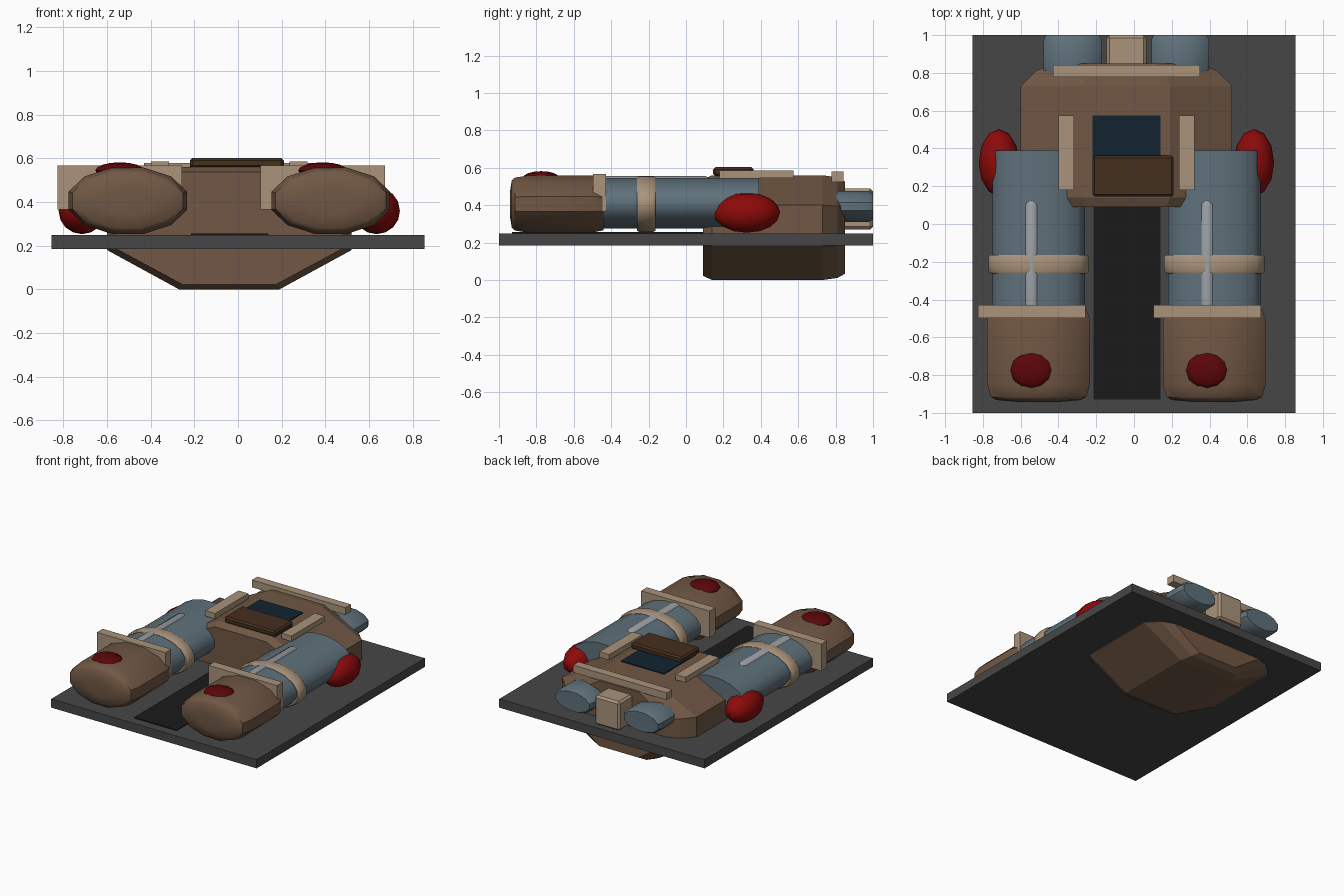
import bpy, bmesh, math
from mathutils import Matrix

if "Cube" in bpy.data.objects:
    bpy.data.objects.remove(bpy.data.objects["Cube"])

MATS = {}


def mat(name, hexcol):
    c = [(int(hexcol[i:i + 2], 16) / 255) ** 2.2 for i in (0, 2, 4)]
    m = bpy.data.materials.new(name)
    m.diffuse_color = (*c, 1)
    m.use_nodes = True
    m.node_tree.nodes["Principled BSDF"].inputs["Base Color"].default_value = m.diffuse_color
    MATS[name] = m


for n, h in (("plate_grey", "484848"), ("hull_brown", "705846"), ("steel_blue", "5f707a"),
             ("red", "8c1212"), ("dark_red", "5c0e12"), ("tan", "a8927a"), ("black", "202020"),
             ("glass", "182833"), ("dark_brown", "463222"), ("rod_grey", "989da0")):
    mat(n, h)


def finish(bm, name, material, smooth=None):
    bmesh.ops.recalc_face_normals(bm, faces=bm.faces)
    me = bpy.data.meshes.new(name)
    bm.to_mesh(me)
    bm.free()
    ob = bpy.data.objects.new(name, me)
    bpy.context.collection.objects.link(ob)
    me.materials.append(MATS[material])
    if smooth:
        bpy.ops.object.select_all(action='DESELECT')
        ob.select_set(True)
        bpy.context.view_layer.objects.active = ob
        bpy.ops.object.shade_smooth_by_angle(angle=math.radians(smooth))
    return ob


def box(name, x, y, z, material, bevel=0):
    """Box from (min, max) ranges."""
    bm = bmesh.new()
    bmesh.ops.create_cube(bm, size=1)
    for v in bm.verts:
        v.co = [r[0] if c < 0 else r[1] for c, r in zip(v.co, (x, y, z))]
    if bevel:
        bmesh.ops.bevel(bm, geom=bm.edges[:], offset=bevel, segments=1, affect='EDGES')
    return finish(bm, name, material)


def loft(name, section, stations, cx, cz, material, smooth=None):
    """Sweep an (x, z) section along y; stations are (y, x scale, z scale)."""
    bm = bmesh.new()
    rings = [[bm.verts.new((cx + px * sx, y, cz + pz * sz)) for px, pz in section]
             for y, sx, sz in stations]
    n = len(section)
    for a, b in zip(rings, rings[1:]):
        for i in range(n):
            bm.faces.new((a[i], a[(i + 1) % n], b[(i + 1) % n], b[i]))
    bm.faces.new(rings[0])
    bm.faces.new(rings[-1])
    return finish(bm, name, material, smooth)


def ellipse(rx, rz, n=12, half=True):
    """Ellipse polygon filling its bounding box, flats on the axes."""
    o = math.pi / n if half else 0
    k = 1 / math.cos(o)
    return [(rx * k * math.cos(o + 2 * math.pi * i / n), rz * k * math.sin(o + 2 * math.pi * i / n))
            for i in range(n)]


def ellipsoid(name, c, r, material):
    bm = bmesh.new()
    bmesh.ops.create_uvsphere(bm, u_segments=12, v_segments=8, radius=1,
                              matrix=Matrix.Translation(c) @ Matrix.Diagonal((*r, 1)))
    return finish(bm, name, material, 40)


CX = -0.04

# Base plate and centre strip
box("base_plate", (-0.855, 0.855), (-1, 1), (0.185, 0.25), "plate_grey")
box("centre_strip", (-0.215, 0.14), (-0.93, 0.12), (0.24, 0.256), "black")

# Octagonal hull passing through the plate
octagon = [(0.56, -0.1), (0.56, 0.12), (0.23, 0.28), (-0.23, 0.28),
           (-0.56, 0.12), (-0.56, -0.1), (-0.23, -0.28), (0.23, -0.28)]
loft("hull", octagon, [(0.09, 0.93, 0.92), (0.14, 1, 1), (0.73, 1, 1), (0.81, 0.86, 0.96),
                       (0.85, 0.7, 0.88)], CX, 0.28, "hull_brown")

# Cockpit glass, hatch, rails and cross bar
box("cockpit_glass", (-0.22, 0.14), (0.2, 0.575), (0.55, 0.567), "glass")
box("hatch", (-0.22, 0.21), (0.145, 0.362), (0.555, 0.603), "dark_brown", 0.012)
for side in (-1, 1):
    x = CX + side * 0.318
    box("roof_rail", (x - 0.041, x + 0.041), (0.18, 0.575), (0.545, 0.586), "tan")
box("cross_bar", (-0.43, 0.35), (0.778, 0.843), (0.525, 0.58), "tan")

# Rear block and nozzles
box("rear_block", (-0.145, 0.065), (0.82, 1), (0.27, 0.49), "tan", 0.015)
for side in (-1, 1):
    loft("rear_nozzle", ellipse(0.153, 0.083),
         [(0.78, 0.9, 0.9), (0.82, 1, 1), (0.975, 1, 1), (1.0, 0.92, 0.85)],
         CX + side * 0.285, 0.393, "steel_blue", 40)
    # Shoulder pods
    ellipsoid("shoulder_pod", (CX + side * 0.675, 0.325, 0.36), (0.107, 0.178, 0.107), "red")

# Legs: tube, clamp ring, foot, collar plate, rod and lamp
for side in (-1, 1):
    x = CX + side * 0.465
    xo = x - 0.037
    loft("leg_tube", ellipse(0.245, 0.135, 16), [(-0.5, 1, 1), (0.39, 1, 1)],
         x, 0.411, "steel_blue", 40)
    loft("leg_ring", ellipse(0.266, 0.148, 16),
         [(-0.262, 0.96, 0.96), (-0.25, 1, 1), (-0.175, 1, 1), (-0.163, 0.96, 0.96)],
         x, 0.406, "tan", 40)
    loft("leg_foot", ellipse(0.272, 0.152),
         [(-0.942, 0.4, 0.4), (-0.932, 0.82, 0.82), (-0.915, 0.93, 0.93), (-0.85, 1, 1),
          (-0.5, 1, 1), (-0.44, 0.9, 0.92)], x, 0.406, "hull_brown", 40)
    box("leg_collar", (xo - 0.285, xo + 0.285), (-0.497, -0.428), (0.365, 0.567), "tan")
    loft("leg_rod", ellipse(0.042, 0.042, 10),
         [(-0.44, 1, 1), (0.1, 1, 1), (0.125, 0.75, 0.75), (0.143, 0.2, 0.2)],
         xo, 0.513, "rod_grey", 50)
    ellipsoid("foot_lamp", (xo, -0.775, 0.545), (0.112, 0.098, 0.037), "dark_red")
